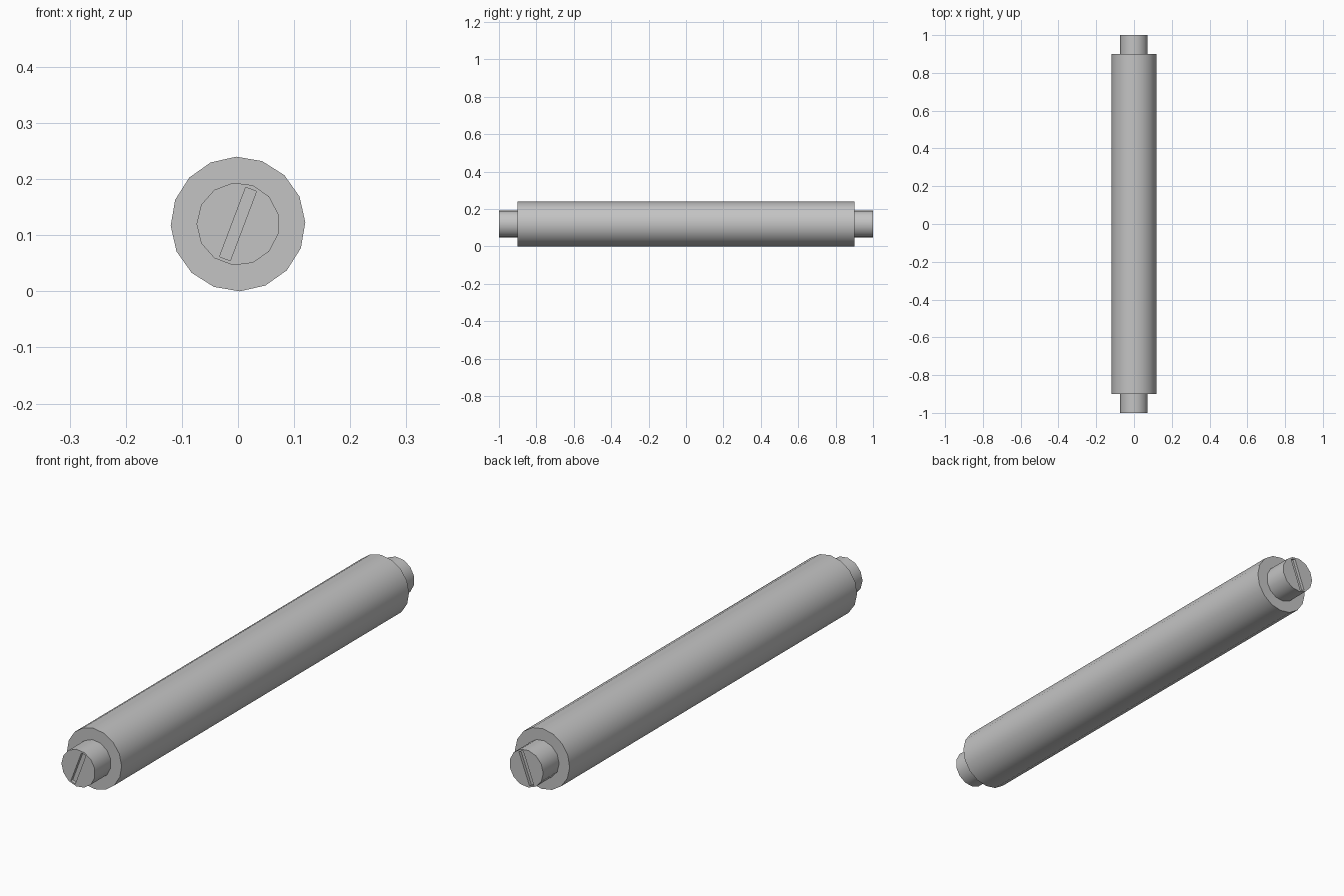
import bpy, bmesh, math
from mathutils import Vector

AXIS_Z = 0.12          # height of the roller's axis
SLOT_ANGLE = math.radians(69.3)

cube = bpy.data.objects.get("Cube")
if cube:
    bpy.data.objects.remove(cube, do_unlink=True)

grey = bpy.data.materials.new("plain grey")
grey.use_nodes = True
colour = (0.55, 0.55, 0.55, 1)
grey.diffuse_color = colour
grey.node_tree.nodes["Principled BSDF"].inputs["Base Color"].default_value = colour


def prism(name, outline, y0, y1):
    """Extrude an (x, z) outline around the axis from y0 to y1."""
    bm = bmesh.new()
    face = bm.faces.new([bm.verts.new((x, y0, AXIS_Z + z)) for x, z in outline])
    extruded = bmesh.ops.extrude_face_region(bm, geom=[face], use_keep_orig=True)
    moved = [v for v in extruded["geom"] if isinstance(v, bmesh.types.BMVert)]
    bmesh.ops.translate(bm, verts=moved, vec=Vector((0, y1 - y0, 0)))
    bmesh.ops.recalc_face_normals(bm, faces=bm.faces)
    mesh = bpy.data.meshes.new(name)
    bm.to_mesh(mesh)
    bm.free()
    mesh.materials.append(grey)
    obj = bpy.data.objects.new(name, mesh)
    bpy.context.collection.objects.link(obj)
    return obj


def ring(sides, radius, start):
    turns = [start + math.tau * i / sides for i in range(sides)]
    return [(radius * math.cos(a), radius * math.sin(a)) for a in turns]


def activate(obj):
    bpy.ops.object.select_all(action="DESELECT")
    obj.select_set(True)
    bpy.context.view_layer.objects.active = obj


def smooth(obj):
    activate(obj)
    bpy.ops.object.shade_smooth_by_angle(angle=math.radians(35))


# Main roller
smooth(prism("roller_body", ring(16, 0.12, math.radians(1.5)), -0.9, 0.9))

# Slot outline, tilted across the pin face
along = Vector((math.cos(SLOT_ANGLE), math.sin(SLOT_ANGLE)))
across = Vector((-along.y, along.x))
slot = [along * (0.066 * a) + across * (0.0102 * b)
        for a, b in ((1, 1), (-1, 1), (-1, -1), (1, -1))]

# End pins, each with a shallow screwdriver slot
for side, label in ((-1, "front"), (1, "back")):
    pin = prism(label + "_pin", ring(13, 0.074, math.pi), side * 0.89, side)
    cutter = prism(label + "_slot_cutter", slot, side * 0.988, side * 1.05)
    cutter.hide_render = True
    cut = pin.modifiers.new("slot", "BOOLEAN")
    cut.operation = "DIFFERENCE"
    cut.solver = "EXACT"
    cut.object = cutter
    activate(pin)
    bpy.ops.object.modifier_apply(modifier=cut.name)
    bpy.data.objects.remove(cutter, do_unlink=True)
    smooth(pin)
